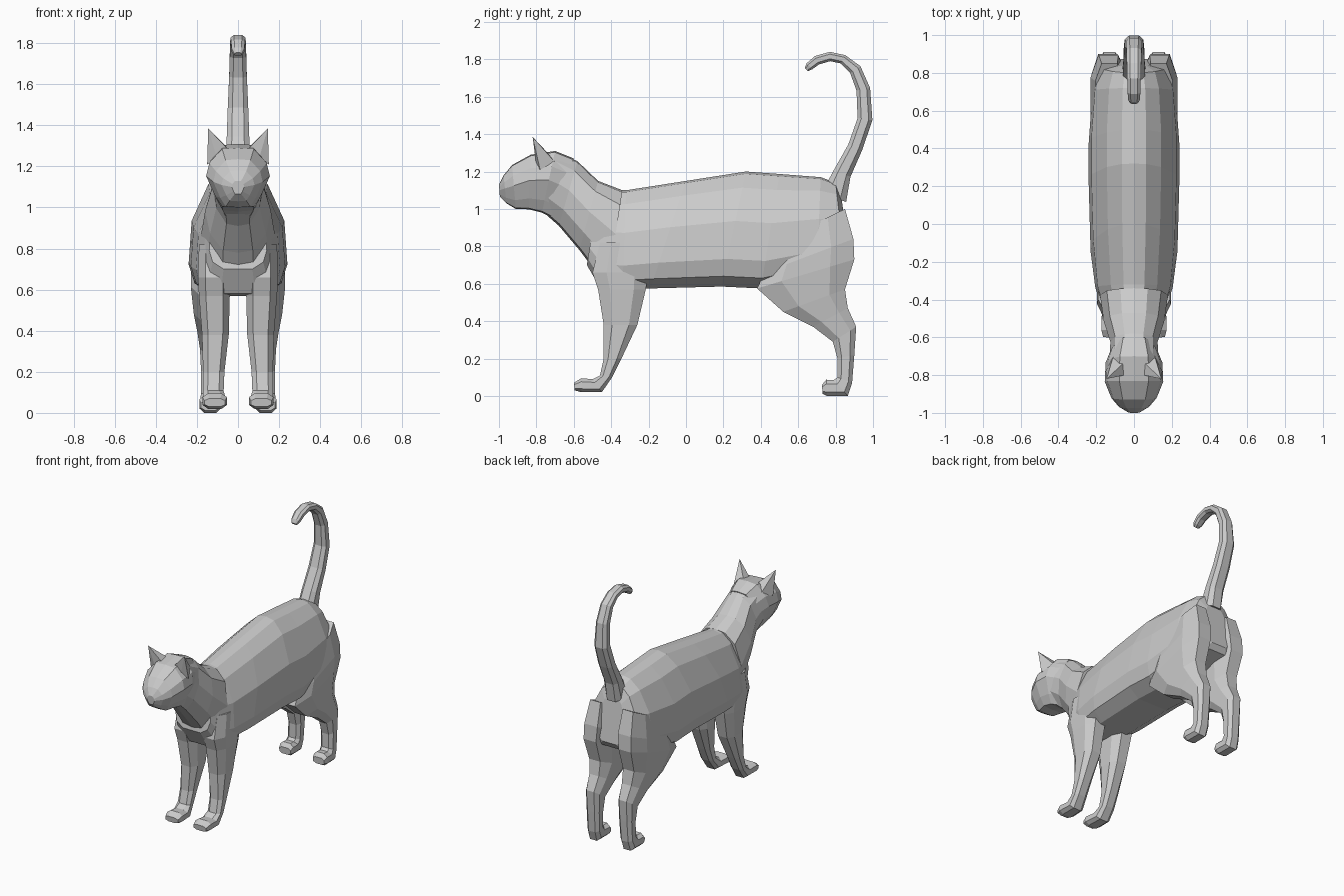
import bpy, bmesh
from mathutils import Vector


def make(name, bm, mirror=False):
    bmesh.ops.recalc_face_normals(bm, faces=bm.faces)
    me = bpy.data.meshes.new(name)
    bm.to_mesh(me)
    bm.free()
    ob = bpy.data.objects.new(name, me)
    bpy.context.collection.objects.link(ob)
    if mirror:
        ob.modifiers.new("mirror", 'MIRROR')
    return ob


def loft(name, rings, section, mirror=False):
    """Ring = (y, z of one end, y, z of other end, centre x, half width).
    Section = (fraction across width, fraction from first end to second)."""
    bm = bmesh.new()
    loops = []
    for ya, za, yb, zb, cx, hw in rings:
        loops.append([bm.verts.new((cx + s * hw, ya + (yb - ya) * t, za + (zb - za) * t))
                      for s, t in section])
    n = len(section)
    for a, b in zip(loops, loops[1:]):
        for i in range(n):
            j = (i + 1) % n
            bm.faces.new((a[i], a[j], b[j], b[i]))
    bm.faces.new(loops[0])
    bm.faces.new(loops[-1])
    return make(name, bm, mirror)


def symmetric(half):
    return half + [(-s, t) for s, t in reversed(half) if s > 0]


# Cross-sections, bottom to top
body_section = symmetric([(0, 0), (.5, 0), (.88, .09), (1, .24), (.94, .57), (.6, .86), (.27, .98), (0, 1)])
neck_section = symmetric([(0, 0), (.45, .03), (.85, .25), (1, .55), (.8, .85), (.4, .98), (0, 1)])
head_section = symmetric([(0, 0), (.5, .02), (.72, .2), (1, .53), (.9, .75), (.5, .98), (0, 1)])
leg_section = symmetric([(.55, 0), (1, .25), (1, .75), (.55, 1)])

# Torso, rump to chest
loft("body", [
    (.875, .74, .83, 1.07, 0, .11),
    (.85, .70, .80, 1.14, 0, .185),
    (.70, .65, .72, 1.17, 0, .22),
    (.40, .575, .50, 1.187, 0, .24),
    (.19, .585, .32, 1.20, 0, .24),
    (-.19, .575, 0, 1.15, 0, .23),
    (-.34, .57, -.32, 1.10, 0, .205),
    (-.46, .58, -.42, 1.10, 0, .17),
    (-.53, .70, -.47, 1.08, 0, .14)], body_section)

# Neck
loft("neck", [
    (-.42, .58, -.34, 1.10, 0, .18),
    (-.57, .78, -.47, 1.15, 0, .16),
    (-.68, .91, -.58, 1.255, 0, .125),
    (-.76, .98, -.68, 1.30, 0, .13)], neck_section)

# Head, tapering to the muzzle
loft("head", [
    (-.70, .945, -.60, 1.27, 0, .115),
    (-.77, .98, -.70, 1.31, 0, .15),
    (-.84, .998, -.83, 1.29, 0, .155),
    (-.91, 1.0, -.93, 1.235, 0, .12),
    (-.96, 1.03, -.975, 1.18, 0, .08),
    (-.995, 1.065, -1.0, 1.13, 0, .03)], head_section)

# Ears
bm = bmesh.new()
tip = bm.verts.new((.145, -.82, 1.385))
base = [bm.verts.new(p) for p in ((.05, -.80, 1.285), (.10, -.80, 1.23),
                                  (.15, -.78, 1.21), (.11, -.70, 1.25), (.06, -.74, 1.30))]
for i in range(5):
    bm.faces.new((tip, base[i], base[(i + 1) % 5]))
bm.faces.new(base)
make("ear", bm, True)

# Front legs with paws
loft("front_leg", [
    (-.46, .82, -.22, .82, .115, .075),
    (-.50, .66, -.20, .66, .115, .08),
    (-.47, .57, -.215, .57, .115, .075),
    (-.44, .38, -.26, .38, .11, .065),
    (-.44, .20, -.345, .20, .118, .052),
    (-.46, .11, -.395, .10, .12, .05),
    (-.50, .09, -.45, .02, .115, .055),
    (-.56, .095, -.56, .02, .113, .06),
    (-.60, .07, -.595, .03, .113, .05)], leg_section, True)

# Hind legs with thighs and paws
loft("hind_leg", [
    (.48, .82, .85, 1.0, .13, .075),
    (.42, .66, .895, .84, .135, .095),
    (.38, .575, .90, .73, .14, .09),
    (.52, .45, .85, .57, .135, .08),
    (.68, .37, .865, .47, .13, .068),
    (.785, .29, .91, .37, .13, .055),
    (.81, .20, .90, .22, .13, .05),
    (.81, .10, .888, .07, .132, .048),
    (.79, .085, .865, 0, .135, .05),
    (.75, .087, .755, 0, .135, .053),
    (.727, .06, .73, .012, .135, .045)], leg_section, True)

# Tail: y, z, half thickness in side view, half width in front view
path = [(.79, 1.06, .07, .06), (.835, 1.19, .048, .057), (.905, 1.33, .04, .055),
        (.957, 1.48, .04, .05), (.948, 1.64, .037, .043), (.905, 1.745, .033, .04),
        (.84, 1.80, .025, .038), (.77, 1.815, .025, .036), (.70, 1.795, .025, .034),
        (.66, 1.763, .022, .03), (.643, 1.745, .012, .018)]
rings = []
for i, (y, z, r, w) in enumerate(path):
    p, q = path[max(i - 1, 0)], path[min(i + 1, len(path) - 1)]
    d = Vector((q[0] - p[0], q[1] - p[1])).normalized()
    n = Vector((-d.y, d.x)) * r
    rings.append((y + n.x, z + n.y, y - n.x, z - n.y, 0, w))
loft("tail", rings, leg_section)
